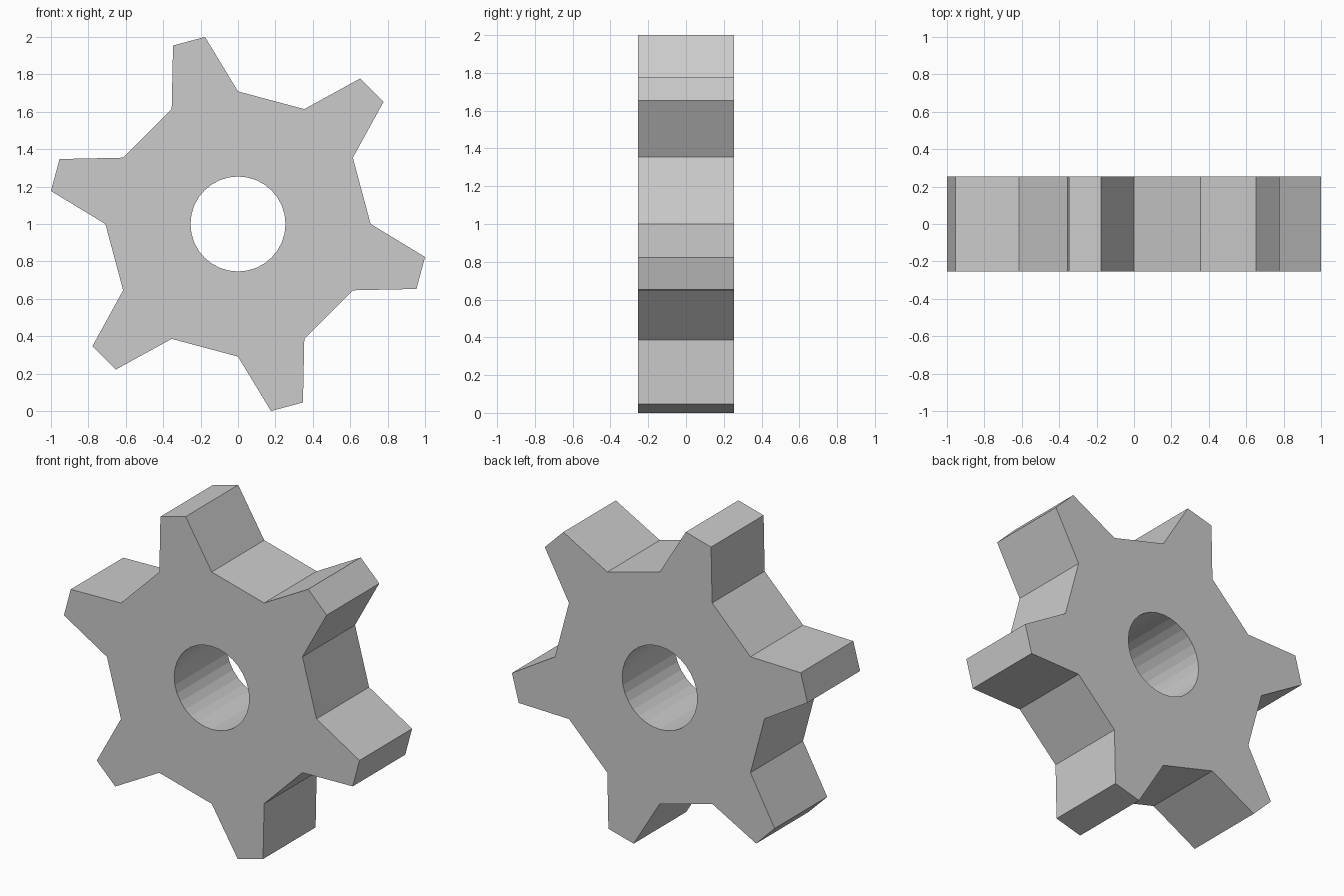
import bpy, bmesh
from math import cos, sin, radians

if "Cube" in bpy.data.objects:
    bpy.data.objects.remove(bpy.data.objects["Cube"])

TEETH, ROOT_R, TIP_R = 6, 0.709, 1.0154
HOLE_R, HOLE_SIDES, HALF_DEPTH = 0.254, 32, 0.254


def ring(bm, polar):
    """Closed loop of edges on the front plane, from (radius, degrees) pairs."""
    verts = [bm.verts.new((r * cos(radians(a)), -HALF_DEPTH, 1 + r * sin(radians(a))))
             for r, a in polar]
    return [bm.edges.new((v, verts[(i + 1) % len(verts)])) for i, v in enumerate(verts)]


# Toothed outline: each tooth has two root corners and two tip corners
outline = []
for k in range(TEETH):
    mid = 45 + k * 360 / TEETH
    outline += [(ROOT_R, mid - 15), (TIP_R, mid - 5), (TIP_R, mid + 5), (ROOT_R, mid + 15)]

# Round axle hole
hole = [(HOLE_R, i * 360 / HOLE_SIDES) for i in range(HOLE_SIDES)]

# Fill between the two loops and extrude to full thickness
bm = bmesh.new()
edges = ring(bm, outline) + ring(bm, hole)
bmesh.ops.triangle_fill(bm, edges=edges, use_beauty=True, normal=(0, -1, 0))
extruded = bmesh.ops.extrude_face_region(bm, geom=bm.faces[:], use_keep_orig=True)
moved = [g for g in extruded["geom"] if isinstance(g, bmesh.types.BMVert)]
bmesh.ops.translate(bm, verts=moved, vec=(0, 2 * HALF_DEPTH, 0))
bmesh.ops.recalc_face_normals(bm, faces=bm.faces[:])

mesh = bpy.data.meshes.new("gear_wheel")
bm.to_mesh(mesh)
bm.free()
bpy.context.collection.objects.link(bpy.data.objects.new("gear_wheel", mesh))
